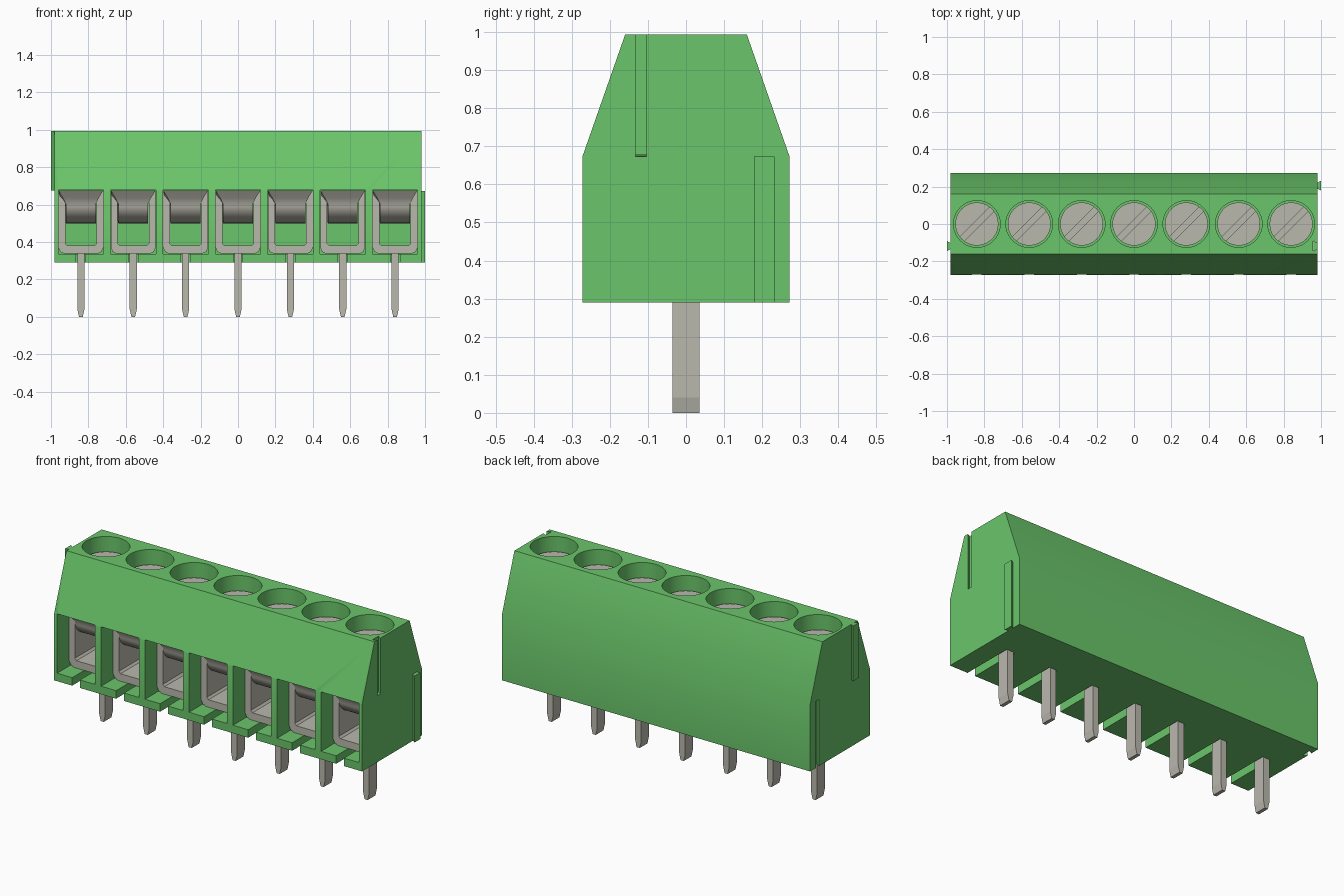
import bpy, bmesh, math
from mathutils import Matrix, Vector

cube = bpy.data.objects.get("Cube")
if cube:
    bpy.data.objects.remove(cube, do_unlink=True)

POLES = [-0.84 + 0.28 * i for i in range(7)]


def material(name, rgb, rough):
    m = bpy.data.materials.new(name)
    m.use_nodes = True
    m.diffuse_color = (*rgb, 1)
    bsdf = m.node_tree.nodes["Principled BSDF"]
    bsdf.inputs["Base Color"].default_value = (*rgb, 1)
    bsdf.inputs["Roughness"].default_value = rough
    return m


GREEN = material("green plastic", (0.145, 0.56, 0.145), 0.5)
METAL = material("tin plated metal", (0.49, 0.48, 0.42), 0.5)


def loft(bm, rings):
    """Closed solid through rings of equal point count."""
    vs = [[bm.verts.new(p) for p in r] for r in rings]
    n = len(rings[0])
    for a, b in zip(vs, vs[1:]):
        for i in range(n):
            j = (i + 1) % n
            bm.faces.new((a[i], a[j], b[j], b[i]))
    bm.faces.new(vs[0][::-1])
    bm.faces.new(vs[-1])


def box(bm, x0, x1, y0, y1, z0, z1):
    loft(bm, [[(x0, y0, z), (x1, y0, z), (x1, y1, z), (x0, y1, z)] for z in (z0, z1)])


def cylinder(bm, x, r, z0, z1):
    bmesh.ops.create_cone(bm, cap_ends=True, segments=40, radius1=r, radius2=r, depth=z1 - z0,
                          matrix=Matrix.Translation((x, 0, (z0 + z1) / 2)))


def dovetail(bm, x_narrow, x_wide, y, z0, z1):
    pts = [(x_narrow, y - 0.014), (x_wide, y - 0.027), (x_wide, y + 0.027), (x_narrow, y + 0.014)]
    loft(bm, [[(px, py, z) for px, py in pts] for z in (z0, z1)])


def make(name, mat, build, smooth=False):
    bm = bmesh.new()
    build(bm)
    bmesh.ops.recalc_face_normals(bm, faces=bm.faces)
    me = bpy.data.meshes.new(name)
    bm.to_mesh(me)
    bm.free()
    me.materials.append(mat)
    ob = bpy.data.objects.new(name, me)
    bpy.context.collection.objects.link(ob)
    if smooth:
        smooth_angle(ob)
    return ob


def activate(ob):
    bpy.ops.object.select_all(action='DESELECT')
    ob.select_set(True)
    bpy.context.view_layer.objects.active = ob


def smooth_angle(ob):
    activate(ob)
    bpy.ops.object.shade_smooth_by_angle(angle=math.radians(35))


def cut(ob, build):
    cutter = make("cutter", ob.data.materials[0], build)
    cutter.hide_render = True
    mod = ob.modifiers.new("cut", 'BOOLEAN')
    mod.operation = 'DIFFERENCE'
    mod.solver = 'EXACT'
    mod.object = cutter
    activate(ob)
    bpy.ops.object.modifier_apply(modifier=mod.name)
    bpy.data.objects.remove(cutter, do_unlink=True)


# Housing: end profile extruded along x
PROFILE = [(-0.272, 0.29), (0.272, 0.29), (0.272, 0.673), (0.16, 0.993), (-0.16, 0.993), (-0.272, 0.673)]
housing = make("housing", GREEN, lambda bm: loft(
    bm, [[(x, y, z) for y, z in PROFILE] for x in (-0.98, 0.98)]))


def screw_holes(bm):
    for x in POLES:
        cylinder(bm, x, 0.125, 0.78, 1.1)


def wire_pockets(bm):
    for x in POLES:
        box(bm, x - 0.121, x + 0.121, -0.4, 0.15, 0.336, 0.677)


def pin_notches(bm):
    for x in POLES:
        box(bm, x - 0.025, x + 0.025, -0.4, 0.036, 0.2, 0.4)


def end_grooves(bm):
    dovetail(bm, 0.9805, 0.957, -0.118, 0.673, 1.1)
    dovetail(bm, -0.9805, -0.957, 0.205, 0.2, 0.673)


for cutter in (screw_holes, wire_pockets, pin_notches, end_grooves):
    cut(housing, cutter)
smooth_angle(housing)


# Interlocking tongues on the two ends
def tongues(bm):
    dovetail(bm, -0.978, -1.0, -0.118, 0.675, 0.993)
    dovetail(bm, 0.978, 1.0, 0.205, 0.29, 0.673)


make("end_tongues", GREEN, tongues)


# Slotted screw heads
def screw_heads(bm):
    for x in POLES:
        cylinder(bm, x, 0.115, 0.77, 0.91)


def screw_slots(bm):
    d, n = Vector((1, 1, 0)).normalized() * 0.13, Vector((-1, 1, 0)).normalized() * 0.016
    for x in POLES:
        c = Vector((x, 0, 0))
        loft(bm, [[c - d - n + Vector((0, 0, z)), c + d - n + Vector((0, 0, z)),
                   c + d + n + Vector((0, 0, z)), c - d + n + Vector((0, 0, z))] for z in (0.885, 1.0)])


screws = make("screws", METAL, screw_heads)
cut(screws, screw_slots)
smooth_angle(screws)


# U-shaped clamp cages, outer outline then inner outline
def cages(bm):
    right = [(0.12, 0.675), (0.12, 0.37), (0.11, 0.347), (0.088, 0.337)]
    inner = [(0.072, 0.38), (0.083, 0.391), (0.083, 0.675)]
    half = right
    outline = half + [(-a, b) for a, b in reversed(half)]
    outline += [(-a, b) for a, b in reversed(inner)] + inner
    for x in POLES:
        loft(bm, [[(x + a, y, b) for a, b in outline] for y in (-0.165, 0.14)])


make("clamp_cages", METAL, cages)


# Rounded wire clamps flaring to the pocket width at the top: (y, z, half width)
def clamps(bm):
    rows = [(-0.215, 0.676, 0.12), (-0.185, 0.635, 0.095), (-0.168, 0.605, 0.08)]
    for i in range(1, 11):
        a = math.radians(180 + 9 * i)
        rows.append((-0.02 + 0.148 * math.cos(a), 0.605 + 0.105 * math.sin(a), 0.08))
    rows += [(0.1, 0.5, 0.08), (0.1, 0.676, 0.08)]
    for x in POLES:
        loft(bm, [[(x + s * w, y, z) for y, z, w in rows] for s in (-1, 1)])


make("wire_clamps", METAL, clamps, smooth=True)


# Solder pins with chamfered tips
def pins(bm):
    for x in POLES:
        loft(bm, [[(x - w, -0.035, z), (x + w, -0.035, z), (x + w, 0.035, z), (x - w, 0.035, z)]
                  for z, w in ((0, 0.01), (0.04, 0.019), (0.345, 0.019))])


make("solder_pins", METAL, pins)
